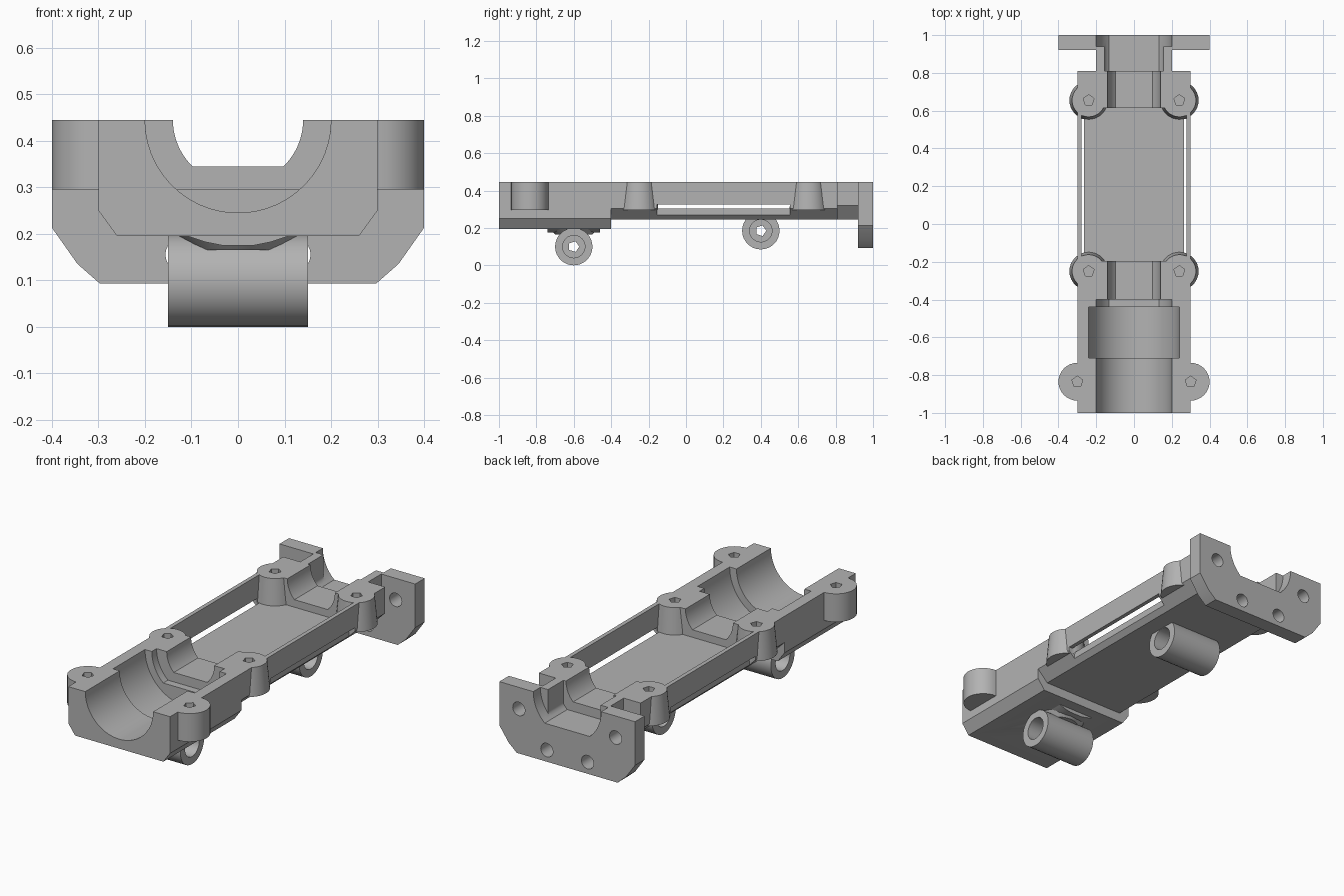
import bpy, bmesh
from math import sin, cos, asin, pi
from mathutils import Matrix, Vector

if "Cube" in bpy.data.objects:
    bpy.data.objects.remove(bpy.data.objects["Cube"])

grey = bpy.data.materials.new("matte grey")
grey.use_nodes = True
grey.diffuse_color = (0.45, 0.45, 0.45, 1)
grey.node_tree.nodes["Principled BSDF"].inputs["Base Color"].default_value = grey.diffuse_color

TOP = 0.445


def finish(bm, name):
    bmesh.ops.recalc_face_normals(bm, faces=bm.faces)
    mesh = bpy.data.meshes.new(name)
    bm.to_mesh(mesh)
    bm.free()
    obj = bpy.data.objects.new(name, mesh)
    obj.data.materials.append(grey)
    bpy.context.collection.objects.link(obj)
    return obj


def prism(name, profile, y0, y1):
    """Extrude an x-z profile along y."""
    bm = bmesh.new()
    face = bm.faces.new([bm.verts.new((x, y0, z)) for x, z in profile])
    ext = bmesh.ops.extrude_face_region(bm, geom=[face])["geom"]
    bmesh.ops.translate(bm, verts=[v for v in ext if isinstance(v, bmesh.types.BMVert)],
                        vec=(0, y1 - y0, 0))
    return finish(bm, name)


def mirrored(half):
    """Close a right-hand profile (top to bottom) with its mirror image."""
    return half + [(-x, z) for x, z in reversed(half)]


def box(name, x0, x1, y0, y1, z0, z1):
    return prism(name, [(x0, z0), (x1, z0), (x1, z1), (x0, z1)], y0, y1)


def cone(name, centre, r_low, r_high, length, sides=32, axis="Z"):
    bm = bmesh.new()
    turn = Matrix.Rotation(pi / 2, 4, "Y") if axis == "X" else Matrix.Rotation(
        pi / 2, 4, "X") if axis == "Y" else Matrix()
    bmesh.ops.create_cone(bm, cap_ends=True, segments=sides, radius1=r_low, radius2=r_high,
                          depth=length, matrix=Matrix.Translation(Vector(centre)) @ turn)
    return finish(bm, name)


def bore(y0, y1, r, depth=None, limit=1.0, rise=0.1):
    """Half-round channel below the top plane, optionally with a flat floor."""
    end = asin(depth / r) if depth else pi / 2 - 0.05
    arc = [(min(limit, r * cos(end * i / 12)), TOP - r * sin(end * i / 12)) for i in range(13)]
    return prism("bore_cutter", mirrored([(arc[0][0], TOP + rise)] + arc), y0, y1)


def combine(body, tools, operation):
    """Apply booleans with each tool, then discard the tools."""
    for tool in tools:
        mod = body.modifiers.new("cut", "BOOLEAN")
        mod.operation, mod.solver, mod.object = operation, "EXACT", tool
        bpy.context.view_layer.update()
        deps = bpy.context.evaluated_depsgraph_get()
        mesh = bpy.data.meshes.new_from_object(body.evaluated_get(deps))
        body.modifiers.clear()
        body.data = mesh
        bpy.data.objects.remove(tool)


def posts(x, y, r_low, r_high):
    return [cone("post", (s * x, y, 0.37), r_low, r_high, 0.15) for s in (-1, 1)]


def bolt_holes(x, y):
    return [cone("bolt_cutter", (s * x, y, TOP), 0.03, 0.03, 0.2, 5) for s in (-1, 1)]


# Front housing: chamfered block, bolt posts, bulge under the wide groove
front = prism("front_housing", mirrored([(0.3, TOP), (0.3, 0.25), (0.26, 0.195)]), -1, -0.4)
bulge = [(0.272 * cos(a * pi / 24), TOP - 0.272 * sin(a * pi / 24)) for a in range(3, 12)]
combine(front, posts(0.3, -0.835, 0.1, 0.1)
        + [prism("bulge", mirrored(bulge), -0.74, -0.46),
           cone("pin_base", (0, -0.6, 0.19), 0.1, 0.15, 0.05)], "UNION")
combine(front, [bore(-1.1, -0.5, 0.2), bore(-0.71, -0.44, 0.24, rise=0.12),
                bore(-0.5, -0.3, 0.2, 0.15, rise=0.14)]
        + bolt_holes(0.3, -0.835), "DIFFERENCE")

# Tray: hollow middle with slotted side walls and four tapered posts
tray = prism("tray", mirrored([(0.3, TOP), (0.3, 0.305), (0.24, 0.245)]), -0.4, 0.81)
combine(tray, [box("cavity", -0.278, 0.278, -0.195, 0.615, 0.305, 0.6)]
        + [box("slot", min(s * 0.265, s * 0.4), max(s * 0.265, s * 0.4), -0.155, 0.555, 0.1, 0.325)
           for s in (-1, 1)], "DIFFERENCE")
combine(tray, posts(0.24, -0.25, 0.102, 0.088) + posts(0.24, 0.655, 0.102, 0.088), "UNION")
combine(tray, [bore(-0.5, -0.18, 0.14, 0.1), bore(0.6, 0.9, 0.14, 0.1, rise=0.12)]
        + bolt_holes(0.24, -0.25) + bolt_holes(0.24, 0.655), "DIFFERENCE")

# Neck joining the tray to the end plate
neck = prism("neck", mirrored([(0.2, TOP), (0.2, 0.32), (0.14, 0.245)]), 0.81, 0.92)
combine(neck, [bore(0.7, 1.1, 0.2, 0.15, 0.155)], "DIFFERENCE")

# End plate with stepped opening and four screw holes
plate = prism("end_plate", mirrored([(0.4, TOP), (0.4, 0.213), (0.345, 0.135), (0.297, 0.093)]),
              0.92, 1)
screws = [cone("screw_cutter", (s * x, 0.96, z), 0.036, 0.036, 0.3, 24, "Y")
          for s in (-1, 1) for x, z in ((0.285, 0.33), (0.12, 0.155))]
combine(plate, [bore(0.8, 0.97, 0.2, 0.15, 0.155), bore(0.94, 1.1, 0.2, 0.15, rise=0.12)]
        + screws, "DIFFERENCE")

# Cross tubes under the body, counterbored at both ends
tubes = []
for name, y, z in (("front_cross_tube", -0.6, 0.1), ("rear_cross_tube", 0.4, 0.185)):
    tube = cone(name, (0, y, z), 0.1, 0.1, 0.3, 32, "X")
    combine(tube, [cone("through_cutter", (0, y, z), 0.03, 0.03, 0.5, 5, "X")]
            + [cone("counterbore", (s * 0.15, y, z), 0.06, 0.06, 0.16, 24, "X") for s in (-1, 1)],
            "DIFFERENCE")
    tubes.append(tube)

# Smooth curved surfaces, keep hard edges
for obj in [front, tray, neck, plate] + tubes:
    bpy.ops.object.select_all(action="DESELECT")
    obj.select_set(True)
    bpy.context.view_layer.objects.active = obj
    bpy.ops.object.shade_smooth_by_angle(angle=0.5)
